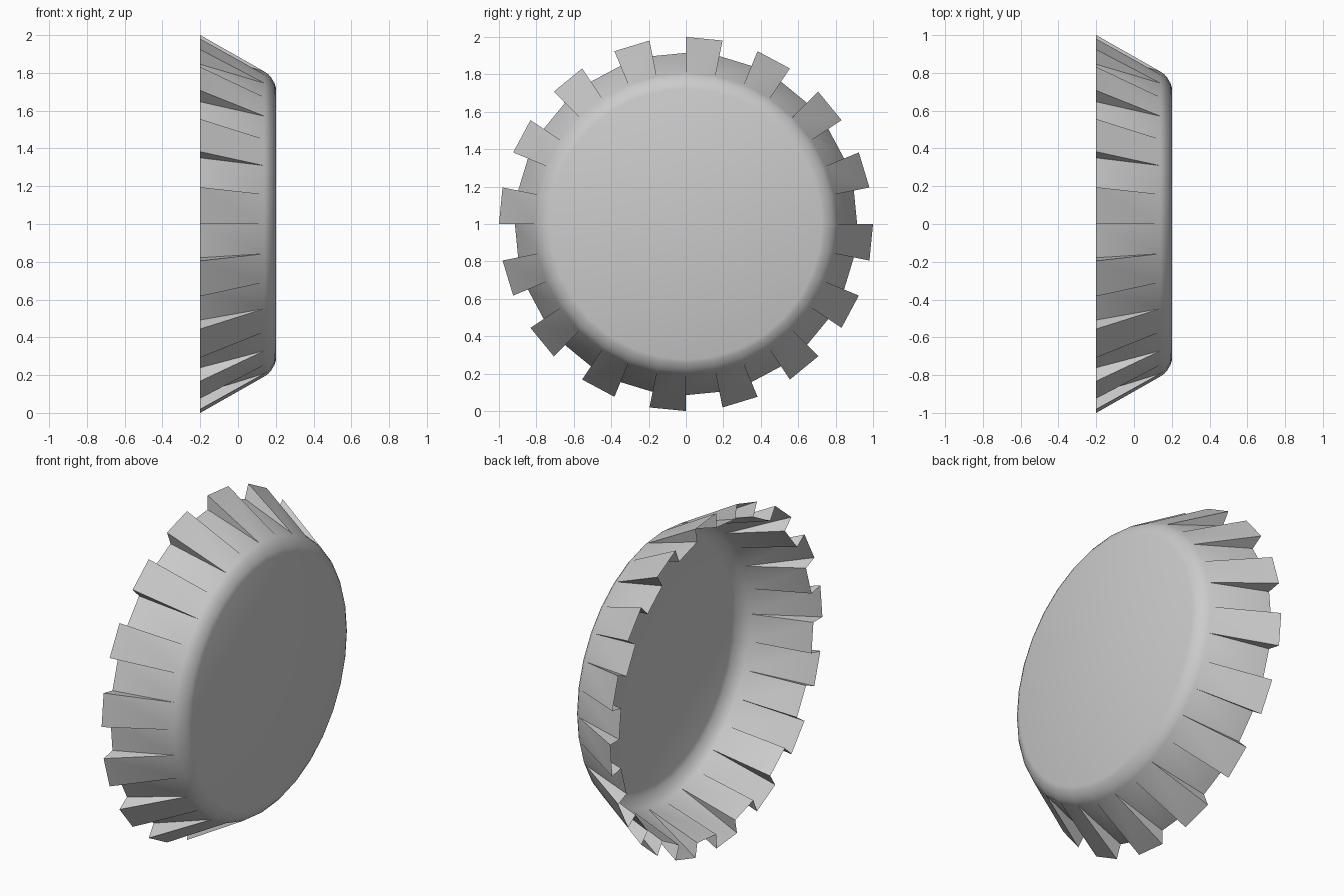
import bpy, bmesh, math

if "Cube" in bpy.data.objects:
    bpy.data.objects.remove(bpy.data.objects["Cube"])

SEG = 32                      # 16 teeth + 16 notches
RIM_X, TOOTH_R, NOTCH_R = -0.2, 1.0, 0.915
# rounded shoulder: (x, radius) from skirt start to flat disc
SHOULDER = [(0.14, 0.807), (0.160, 0.793), (0.178, 0.772), (0.192, 0.748), (0.2, 0.725)]

bm = bmesh.new()


def vert(x, r, i):
    a = 2 * math.pi * i / SEG
    return bm.verts.new((x, r * math.sin(a), 1 + r * math.cos(a)))


# shoulder rings and flat end disc
rings = [[vert(x, r, i) for i in range(SEG)] for x, r in SHOULDER]
for lower, upper in zip(rings, rings[1:]):
    for i in range(SEG):
        j = (i + 1) % SEG
        bm.faces.new((lower[i], lower[j], upper[j], upper[i]))
disc = bm.faces.new(rings[-1])

# crimped skirt: alternate flared teeth and recessed notches, joined by side walls
top = rings[0]
outer = [vert(RIM_X, TOOTH_R, i) for i in range(SEG)]
inner = [vert(RIM_X, NOTCH_R, i) for i in range(SEG)]
for i in range(SEG):
    j = (i + 1) % SEG
    rim = outer if i % 2 == 0 else inner
    bm.faces.new((top[i], rim[i], rim[j], top[j]))
    bm.faces.new((top[i], outer[i], inner[i]))

bmesh.ops.recalc_face_normals(bm, faces=bm.faces)
disc.normal_update()
if disc.normal.x < 0:
    bmesh.ops.reverse_faces(bm, faces=bm.faces)

mesh = bpy.data.meshes.new("crimped_cap")
bm.to_mesh(mesh)
bm.free()
cap = bpy.data.objects.new("crimped_cap", mesh)
bpy.context.collection.objects.link(cap)
bpy.context.view_layer.objects.active = cap
cap.select_set(True)
bpy.ops.object.shade_smooth_by_angle(angle=math.radians(35))
